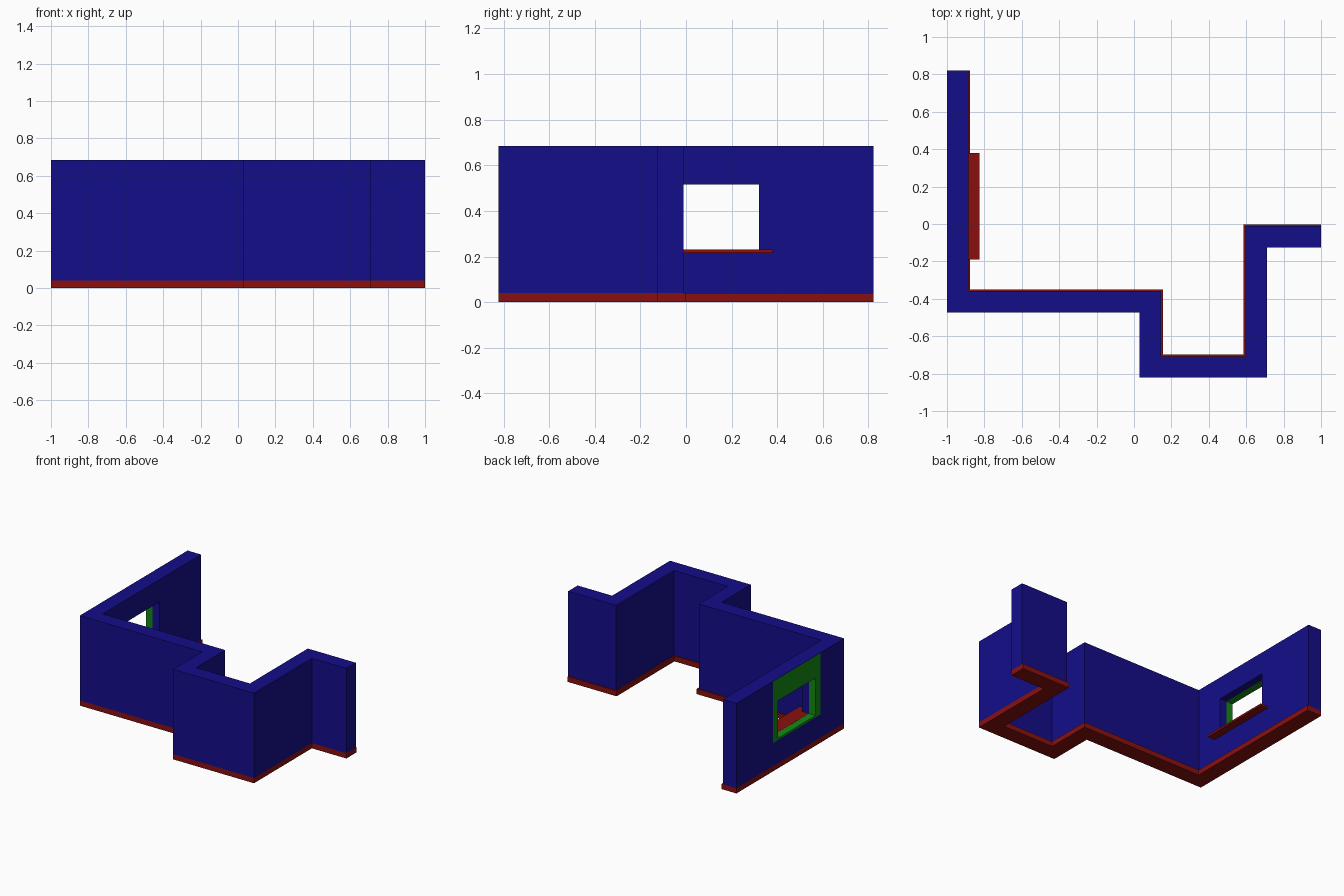
import bpy, bmesh
from mathutils import Vector

if "Cube" in bpy.data.objects:
    bpy.data.objects.remove(bpy.data.objects["Cube"])

H, BASE = 0.685, 0.04
# outer line of the wall run, back left to right end
OUTER = [Vector(p) for p in ((-1, 0.822), (-1, -0.473), (0.03, -0.473), (0.03, -0.822),
                             (0.71, -0.822), (0.71, -0.126), (1, -0.126))]


def material(name, rgb):
    m = bpy.data.materials.new(name)
    m.diffuse_color = (*rgb, 1)
    m.use_nodes = True
    m.node_tree.nodes["Principled BSDF"].inputs["Base Color"].default_value = m.diffuse_color
    return m


blue = material("blue", (0.007, 0.004, 0.25))
red = material("red", (0.25, 0.005, 0.005))
green = material("green", (0.007, 0.25, 0.007))


def add_object(name, bm, mat=None):
    bmesh.ops.recalc_face_normals(bm, faces=bm.faces)
    me = bpy.data.meshes.new(name)
    bm.to_mesh(me)
    bm.free()
    ob = bpy.data.objects.new(name, me)
    bpy.context.collection.objects.link(ob)
    if mat:
        me.materials.append(mat)
    return ob


def box(name, x, y, z, mat=None):
    bm = bmesh.new()
    bmesh.ops.create_cube(bm, size=1)
    for v in bm.verts:
        v.co = [r[0] if c < 0 else r[1] for c, r in zip(v.co, (x, y, z))]
    return add_object(name, bm, mat)


def run(name, thick, z0, z1, mat):
    """Strip of given thickness on the inner side of OUTER, with mitred corners."""
    dirs = [(b - a).normalized() for a, b in zip(OUTER, OUTER[1:])]
    norms = [Vector((-d.y, d.x)) for d in dirs]
    inner = [OUTER[0] + norms[0] * thick]
    inner += [p + (m + n) * thick for p, m, n in zip(OUTER[1:], norms, norms[1:])]
    inner.append(OUTER[-1] + norms[-1] * thick)
    bm = bmesh.new()
    face = bm.faces.new([bm.verts.new((p.x, p.y, z0)) for p in OUTER + inner[::-1]])
    up = bmesh.ops.extrude_face_region(bm, geom=[face])["geom"]
    bmesh.ops.translate(bm, vec=(0, 0, z1 - z0),
                        verts=[v for v in up if isinstance(v, bmesh.types.BMVert)])
    return add_object(name, bm, mat)


def cut(ob, cutter):
    mod = ob.modifiers.new("cut", "BOOLEAN")
    mod.operation, mod.solver, mod.object = "DIFFERENCE", "EXACT", cutter
    cutter.hide_render = True
    cutter.hide_set(True)


# walls and the base strip below them
wall = run("wall", 0.114, BASE, H, blue)
run("base_strip", 0.124, 0, BASE, red)

# window panel set into the outer half of the left wall
WY, MID, TOP = (-0.19, 0.38), -0.943, H - 0.002
panel = box("window_panel", (-1, MID), WY, (0.215, TOP), green)
recess = box("recess_cutter", (-1.1, MID), WY, (0.215, TOP))
hole = box("window_cutter", (-1.2, -0.8), (-0.13, 0.32), (0.229, 0.515))
cut(wall, recess)
cut(wall, hole)
cut(panel, hole)

# window sill on the inside
box("window_sill", (MID, -0.825), WY, (0.215, 0.23), red)
